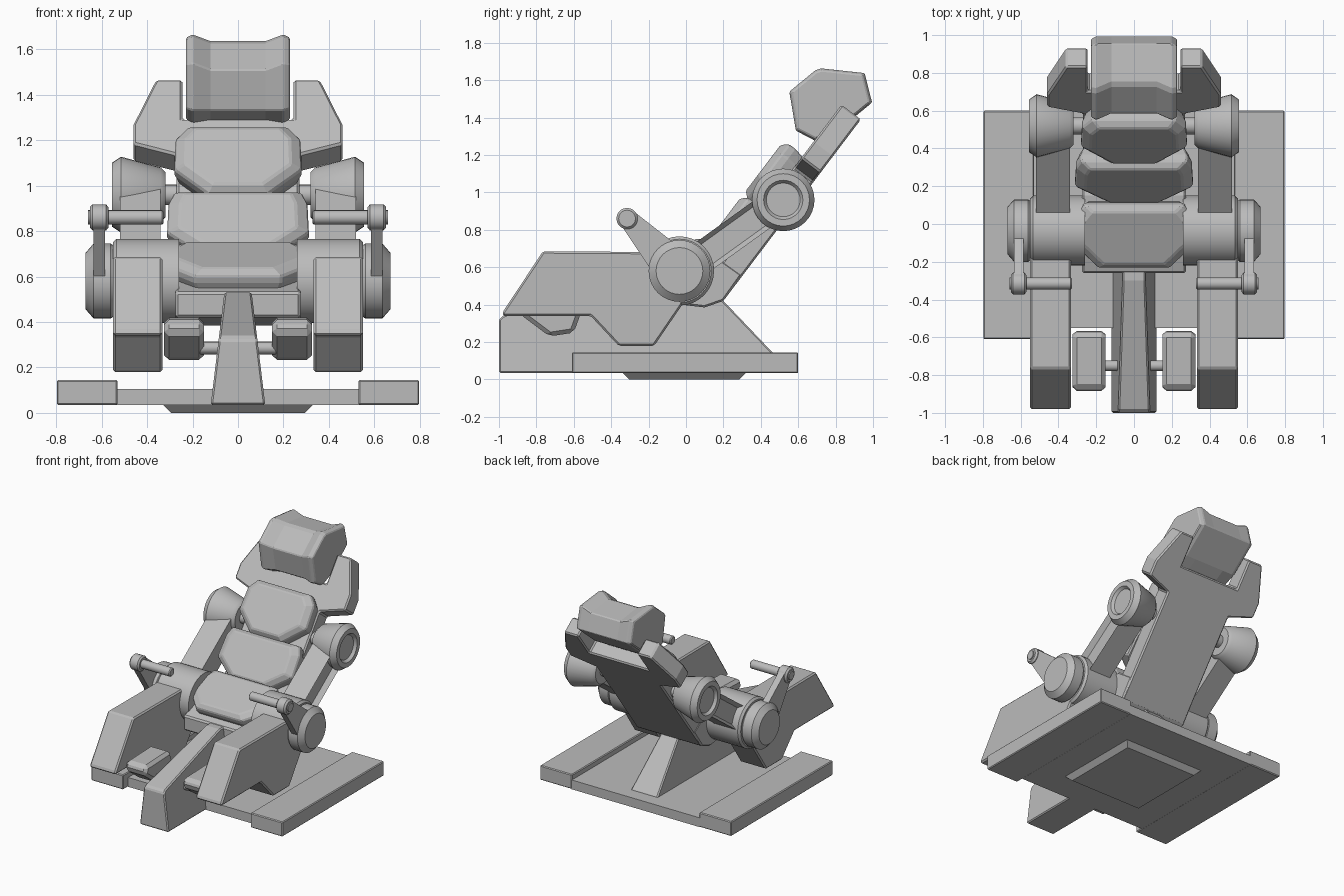
import bpy, bmesh
from math import sin, cos, pi, radians
from mathutils import Vector

if "Cube" in bpy.data.objects:
    bpy.data.objects.remove(bpy.data.objects["Cube"])

grey = bpy.data.materials.new("plain grey")
grey.use_nodes = True
grey.diffuse_color = (0.5, 0.5, 0.5, 1)
grey.node_tree.nodes["Principled BSDF"].inputs["Base Color"].default_value = (0.5, 0.5, 0.5, 1)


def loft(name, rings, mirror=False, bevel=0.0, inset=0.0, smooth=False):
    """Skin a stack of equal rings, cap both ends and add modifiers."""
    bm = bmesh.new()
    loops = [[bm.verts.new(p) for p in ring] for ring in rings]
    n = len(loops[0])
    for a, b in zip(loops, loops[1:]):
        for i in range(n):
            j = (i + 1) % n
            bm.faces.new((a[i], a[j], b[j], b[i]))
    bm.faces.new(loops[0][::-1])
    cap = bm.faces.new(loops[-1])
    bmesh.ops.recalc_face_normals(bm, faces=bm.faces)
    if inset:
        bmesh.ops.inset_individual(bm, faces=[cap], thickness=inset, depth=-inset)
    mesh = bpy.data.meshes.new(name)
    bm.to_mesh(mesh)
    bm.free()
    mesh.materials.append(grey)
    obj = bpy.data.objects.new(name, mesh)
    bpy.context.collection.objects.link(obj)
    if smooth:
        bpy.ops.object.select_all(action="DESELECT")
        obj.select_set(True)
        bpy.context.view_layer.objects.active = obj
        bpy.ops.object.shade_smooth_by_angle(angle=radians(30))
    if bevel:
        mod = obj.modifiers.new("soft edges", "BEVEL")
        mod.width = bevel
        mod.segments = 1
        mod.limit_method = "ANGLE"
    if mirror:
        obj.modifiers.new("both sides", "MIRROR")
    return obj


def prism(name, profile, x0, x1, **kw):
    """Extrude a (y, z) profile from x0 to x1."""
    return loft(name, [[(x, y, z) for y, z in profile] for x in (x0, x1)], **kw)


def turned(name, centre, stations, sides=32):
    """Mirrored round part along x from (x, radius) stations."""
    y, z = centre
    rings = [[(x, y + r * cos(2 * pi * i / sides), z + r * sin(2 * pi * i / sides))
              for i in range(sides)] for x, r in stations]
    return loft(name, rings, mirror=True, smooth=True)


def box(y0, y1, z0, z1):
    return [(y0, z0), (y1, z0), (y1, z1), (y0, z1)]


def frame(origin, up):
    """Map (x, along, out) onto a tilted plane that spans x."""
    u = Vector((0, *up)).normalized()
    n = Vector((0, -u.z, u.y))
    o = Vector((0, *origin))
    return lambda x, s, h: o + Vector((x, 0, 0)) + u * s + n * h


def both(half):
    """Close a right-hand outline with its reflection."""
    return half + [(-x, s) for x, s in reversed(half)]


# Base
prism("base_rail", box(-0.61, 0.6, 0.035, 0.145), 0.53, 0.797, mirror=True, bevel=0.006)
prism("base_plate", box(-0.55, 0.6, 0.035, 0.105), -0.535, 0.535)
loft("base_foot", [[(x * w, -0.01 + y * w, z) for x, y in ((-1, -1), (1, -1), (1, 1), (-1, 1))]
                   for w, z in ((0.295, 0), (0.33, 0.036))])

# Tapered pedestal
spine = [(-1, 0.035), (-1, 0.32), (-0.98, 0.34), (-0.3, 0.53), (0.1, 0.53),
         (0.2, 0.42), (0.5, 0.105), (0.5, 0.035)]
loft("pedestal", [[(side * (0.12 - 0.121 * (z - 0.035)), y, z) for y, z in spine]
                  for side in (-1, 1)], bevel=0.008)

# Leg housings
prism("leg_housing", [(-0.98, 0.34), (-0.51, 0.34), (-0.36, 0.18), (-0.17, 0.18),
                      (-0.02, 0.4), (0.0, 0.68), (-0.765, 0.685), (-0.98, 0.36)],
      0.333, 0.55, mirror=True, bevel=0.018)

# Foot pedals and their axle
prism("pedal", [(-0.89, 0.35), (-0.73, 0.23), (-0.6, 0.25), (-0.56, 0.36),
                (-0.58, 0.42), (-0.87, 0.41)], 0.15, 0.325, mirror=True, bevel=0.022)
turned("pedal_axle", (-0.75, 0.285), [(0.0, 0.028), (0.2, 0.028)], 16)

# Seat pan
prism("seat_pan", [(-0.26, 0.42), (-0.03, 0.4), (0.1, 0.385), (0.2, 0.42), (0.3, 0.56),
                   (0.16, 0.66), (0.07, 0.65), (-0.26, 0.53)], -0.275, 0.275, bevel=0.01)

# Back frame with shoulder wings
back = frame((0.2, 0.42), (0.604, 0.797))
wings = both([(0.272, 0), (0.27, 0.8), (0.46, 0.86), (0.46, 0.97), (0.36, 1.217),
              (0.245, 1.217), (0.245, 1.0)])
loft("back_frame", [[back(x, s, h) for x, s in wings] for h in (0, 0.13)], bevel=0.01)


# Cushions
def cushion(name, place, s0, s1, base, thick, low, wide, top):
    outline = both([(low, 0), (wide, 0.36), (wide * 0.98, 0.82), (top, 1)])
    rings = []
    for grow, h in ((0.93, 0), (1, 0.45), (1, 0.75), (0.83, 1)):
        rings.append([place(x * grow, s0 + (s1 - s0) * (0.5 + (t - 0.5) * grow), base + thick * h)
                      for x, t in outline])
    loft(name, rings, bevel=0.008)


seat = frame((-0.2, 0.525), (0.93, 0.39))
cushion("seat_cushion", seat, 0, 0.36, 0, 0.11, 0.19, 0.315, 0.26)
cushion("lower_back_cushion", back, 0.17, 0.52, 0.12, 0.14, 0.15, 0.312, 0.28)
cushion("upper_back_cushion", back, 0.51, 0.88, 0.12, 0.14, 0.13, 0.28, 0.22)

# Headrest, hollowed towards the middle
head = [(0.55, 1.54), (0.585, 1.33), (0.69, 1.275), (0.8, 1.32), (0.995, 1.48),
        (0.955, 1.64), (0.72, 1.665), (0.69, 1.655)]
rings = []
for x, grow, dip in ((-0.228, 0.93, 0), (-0.2, 1, 0), (-0.12, 1, 1),
                     (0.12, 1, 1), (0.2, 1, 0), (0.228, 0.93, 0)):
    rings.append([(x, 0.78 + (y - 0.78) * grow + (0.035 * dip if y < 0.75 else 0),
                   1.47 + (z - 1.47) * grow - (0.03 * dip if z > 1.5 else 0)) for y, z in head])
loft("headrest", rings, bevel=0.006)

# Side arms joining the two hubs
arm = frame((0.0, 0.59), (0.5, 0.36))
loft("side_arm", [[arm(x, s, h) for s, h in box(0, 0.6, -0.085, 0.085)] for x in (0.34, 0.52)],
     mirror=True, inset=0.035)

# Lower hubs
hip = (-0.035, 0.58)
turned("hip_drum", hip, [(0.26, 0.185), (0.535, 0.185), (0.55, 0.17)])
turned("hip_cap", hip, [(0.54, 0.15), (0.56, 0.165), (0.635, 0.165), (0.67, 0.125)])

# Upper hubs
shoulder = (0.52, 0.96)
turned("shoulder_axle", shoulder, [(0.24, 0.045), (0.36, 0.045)], 16)
turned("shoulder_cone", shoulder, [(0.32, 0.1), (0.34, 0.12), (0.515, 0.167), (0.555, 0.14),
                                   (0.555, 0.105), (0.535, 0.09)])

# Control levers with grips
prism("lever", [(-0.35, 0.83), (-0.15, 0.53), (0.0, 0.68), (-0.275, 0.895)], 0.585, 0.635,
      mirror=True)
turned("lever_knob", (-0.315, 0.86), [(0.57, 0.045), (0.58, 0.057), (0.64, 0.057), (0.652, 0.045)], 20)
turned("lever_grip", (-0.315, 0.86), [(0.328, 0.025), (0.335, 0.032), (0.66, 0.032)], 16)
